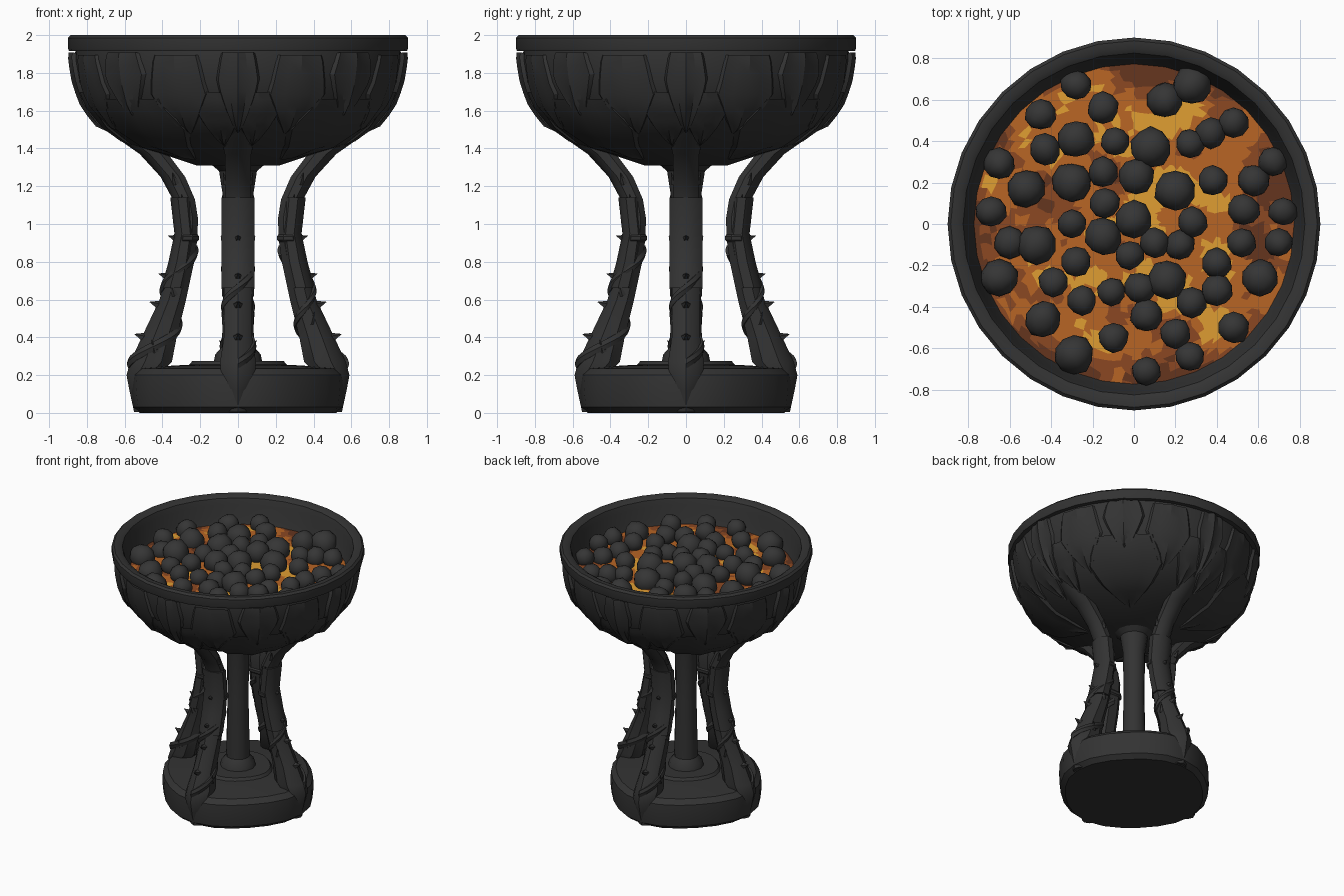
import bpy, bmesh, math, random
from mathutils import Vector, Matrix, noise

if "Cube" in bpy.data.objects:
    bpy.data.objects.remove(bpy.data.objects["Cube"])
random.seed(4)
TAU = 2 * math.pi


def material(name, rgb):
    m = bpy.data.materials.new(name)
    m.diffuse_color = (*rgb, 1)
    m.use_nodes = True
    m.node_tree.nodes["Principled BSDF"].inputs["Base Color"].default_value = m.diffuse_color
    return m


iron = material("dark iron", (0.033, 0.033, 0.033))
coal_mat = material("coal", (0.036, 0.036, 0.036))
ember_mats = [material("dull ember", (0.13, 0.036, 0.013)),
              material("red ember", (0.26, 0.065, 0.016)),
              material("orange ember", (0.48, 0.13, 0.018)),
              material("amber ember", (0.74, 0.34, 0.032))]


def finish(name, bm, mats, angle=35):
    bmesh.ops.recalc_face_normals(bm, faces=bm.faces)
    me = bpy.data.meshes.new(name)
    bm.to_mesh(me)
    bm.free()
    for m in mats:
        me.materials.append(m)
    ob = bpy.data.objects.new(name, me)
    bpy.context.collection.objects.link(ob)
    bpy.ops.object.select_all(action='DESELECT')
    ob.select_set(True)
    bpy.context.view_layer.objects.active = ob
    bpy.ops.object.shade_smooth_by_angle(angle=math.radians(angle))
    return ob


def loft(bm, rings, closed=True, caps=True):
    rows = [[bm.verts.new(p) for p in r] for r in rings]
    n = len(rows[0])
    for a, b in zip(rows, rows[1:]):
        for i in range(n if closed else n - 1):
            j = (i + 1) % n
            bm.faces.new((a[i], a[j], b[j], b[i]))
    if caps:
        bm.faces.new(rows[0])
        bm.faces.new(rows[-1])


def circle(r, z, n):
    return [(r * math.cos(TAU * i / n), r * math.sin(TAU * i / n), z) for i in range(n)]


# bowl shell and rim
PROFILE = [(0, 1.31), (.22, 1.31), (.40, 1.37), (.57, 1.42), (.71, 1.52),
           (.80, 1.63), (.845, 1.75), (.865, 1.87), (.86, 1.93)]
bm = bmesh.new()
loft(bm, [circle(r, z, 48) for r, z in PROFILE[1:]], caps=False)
bm.faces.new([v for v in bm.verts if abs(v.co.z - 1.31) < 1e-4])
finish("bowl", bm, [iron])

bm = bmesh.new()
RIM = [(.85, 1.915), (.895, 1.915), (.90, 1.93), (.90, 1.985), (.885, 2.0), (.85, 2.0),
       (.825, 1.985), (.81, 1.94), (.795, 1.86), (.76, 1.77)]
loft(bm, [circle(r, z, 32) for r, z in RIM], caps=False)
finish("rim", bm, [iron])


def on_profile(s):
    i = min(int(s), len(PROFILE) - 2)
    return Vector(PROFILE[i]).lerp(Vector(PROFILE[i + 1]), s - i)


# carved leaves covering the bowl, pointing down
def leaf(bm, ang, s_top, s_tip, half, height, full=.4):
    rows = []
    for k in range(9):
        t = k / 8
        s = s_top + (s_tip - s_top) * t
        p = on_profile(s)
        d = on_profile(min(s + .3, 8)) - on_profile(max(s - .3, 0))
        nrm = Vector((d.y, -d.x)).normalized()
        w = half * (.75 + .25 * t / full if t < full else max(1 - (t - full) / (1 - full), .02) ** .8)
        row = []
        for u in (-1, -.8, -.4, 0, .4, .8, 1):
            lift = {1: -.02, .8: .6 * height, .4: .45 * height, 0: height}[abs(u)]
            q = p + nrm * (lift if t < 1 else .3 * lift)
            a = ang + u * w / max(p.x, .1)
            row.append((q.x * math.cos(a), q.x * math.sin(a), q.y))
        rows.append(row)
    loft(bm, rows, closed=False, caps=False)


bm = bmesh.new()
for i in range(4):
    a = i * TAU / 4
    leaf(bm, a, 7.6, 3.7, .13, .035)                   # shields above the legs
    leaf(bm, a + TAU / 8, 5.3, 1.6, .33, .025, .35)    # broad lower leaves
    leaf(bm, a + TAU / 8, 7.6, 4.3, .17, .03)
    for sgn in (-1, 1):
        leaf(bm, a + sgn * TAU / 16, 7.4, 3.6, .19, .022, .5)
        leaf(bm, a + sgn * .13, 5.6, 3.0, .15, .018, .3)
finish("bowl_leaves", bm, [iron], 25)

# ember bed, coloured by patches
bm = bmesh.new()
NR, NA = 26, 84
grid = []
for k in range(1, NR + 1):
    ring = []
    for i in range(NA):
        jit = 0 if k == NR else .35
        r = .785 * (k + random.uniform(-jit, jit)) / NR
        a = TAU * (i + random.uniform(-jit, jit)) / NA
        ring.append(bm.verts.new((r * math.cos(a), r * math.sin(a), 1.80 + .015 * (1 - r))))
    grid.append(ring)
bm.faces.new(grid[0])
for a, b in zip(grid, grid[1:]):
    for i in range(NA):
        j = (i + 1) % NA
        bm.faces.new((a[i], a[j], b[j], b[i]))
for f in bm.faces:
    c = f.calc_center_median()
    heat = .5 + .75 * noise.noise(Vector((c.x * 5, c.y * 5, 3.3))) + .25 * noise.noise(c * 16)
    heat += .17 - .55 * (c.xy.length / .785) ** 4
    f.material_index = 0 if heat < .12 else 1 if heat < .33 else 2 if heat < .68 else 3
finish("ember_bed", bm, ember_mats)

# coals
BIG = [(-.28, .41), (.08, .37), (-.3, .2), (.01, .23), (.2, .16), (-.52, .17), (0, .02),
       (-.15, -.06), (-.47, -.1), (.16, -.27), (-.44, -.46), (-.29, -.63), (.61, -.26),
       (.28, .67), (-.65, -.26), (.15, .6)]
SMALL = [(-.28, .67), (-.15, .56), (-.45, .53), (-.43, .36), (-.09, .40), (.27, .39), (.37, .44),
         (.48, .49), (-.15, .25), (.38, .21), (-.65, .29), (-.69, .06), (.58, .21), (.67, .3),
         (.53, .07), (.72, .06), (.7, -.09), (.52, -.09), (.4, -.19), (.28, .01), (-.3, 0),
         (-.6, -.09), (-.28, -.18), (-.02, -.15), (.1, -.09), (.22, -.1), (.03, -.31),
         (-.11, -.33), (-.25, -.37), (-.39, -.28), (-.1, -.55), (.06, -.44), (.28, -.38),
         (.4, -.32), (.2, -.53), (.27, -.64), (.48, -.5), (.06, -.71), (-.14, .1)]
bm = bmesh.new()
for pts, size in ((BIG, .092), (SMALL, .073)):
    for x, y in pts:
        r = size * random.uniform(.94, 1.08)
        z = 1.825 + .025 * (1 - math.hypot(x, y)) + random.uniform(-.01, .015)
        new = bmesh.ops.create_icosphere(bm, subdivisions=2, radius=r)["verts"]
        for v in new:
            v.co *= 1 + .13 * noise.noise(v.co * 14 + Vector((x * 9, y * 9, 0)))
            v.co += Vector((x, y, z))
finish("coals", bm, [coal_mat], 40)

# base with slightly squared outline
bm = bmesh.new()
rings = []
for r, z in ((.505, 0), (.54, .03), (.55, .12), (.545, .2), (.51, .235), (.34, .25), (.25, .255), (.235, .275)):
    rings.append([(r * (1 + .03 * math.cos(4 * a)) * math.cos(a),
                   r * (1 + .03 * math.cos(4 * a)) * math.sin(a), z)
                  for a in (TAU * i / 24 for i in range(24))])
loft(bm, rings)
finish("base", bm, [iron])

# central column
bm = bmesh.new()
loft(bm, [circle(r, z, 12) for r, z in ((.13, .26), (.12, .31), (.085, .35), (.075, .8),
                                         (.08, 1.15), (.1, 1.28), (.16, 1.33))])
finish("center_column", bm, [iron])

# legs: height, inner radius, outer radius, half width
LEG = [(0.005, .43, .55, .055), (.12, .43, .575, .06), (.2, .42, .59, .09), (.27, .35, .57, .095), (.4, .325, .51, .075),
       (.6, .275, .415, .075), (.8, .232, .36, .075), (.92, .215, .33, .075), (1.03, .212, .325, .078),
       (1.13, .228, .345, .07), (1.25, .28, .41, .066), (1.37, .37, .52, .07), (1.44, .45, .62, .085),
       (1.52, .56, .70, .07)]


def section(z, ri, ro, w):
    c, h = (ri + ro) / 2, (ro - ri) / 2
    return [(c + h * x, w * y, z) for x, y in ((1, 0), (.75, .65), (.3, 1), (-.5, .95), (-1, .5),
                                              (-1, -.5), (-.5, -.95), (.3, -1), (.75, -.65))]


def leg_at(z):
    for a, b in zip(LEG, LEG[1:]):
        if a[0] <= z <= b[0]:
            t = (z - a[0]) / (b[0] - a[0])
            return [p + (q - p) * t for p, q in zip(a, b)]


def spike(bm, pos, direction, r, length):
    d = Vector(direction).normalized()
    mat = Matrix.Translation(Vector(pos) + d * length * .4) @ d.to_track_quat('Z', 'Y').to_matrix().to_4x4()
    bmesh.ops.create_cone(bm, cap_ends=True, segments=5, radius1=r, radius2=0, depth=length, matrix=mat)


def build_leg(name, ang):
    bm = bmesh.new()
    loft(bm, [section(*row) for row in LEG])
    # bark sleeve
    loft(bm, [section(z, ri + .01, ro + .008, .088) for z, ri, ro, w in map(leg_at, (.66, .8, .95, 1.14))])
    # collar
    loft(bm, [section(z, ri - g, ro + g, w + .008 + g)
              for (z, ri, ro, w), g in zip(map(leg_at, (.905, .915, .935, .945)), (0, .008, .008, 0))])
    # crossing vine winding round the leg
    rings = []
    for k in range(41):
        t = k / 40
        z, ri, ro, w = leg_at(.26 + .6 * t)
        a = TAU * 1.5 * t
        rad = Vector((math.cos(a), math.sin(a), 0))
        c = Vector(((ri + ro) / 2 + (ro - ri) / 2 * rad.x, w * rad.y, z))
        rings.append([c + rad * .016 * math.cos(b) + Vector((0, 0, .03 * math.sin(b)))
                      for b in (TAU * i / 6 for i in range(6))])
    loft(bm, rings)
    # thorns
    for z, side in ((.40, 0), (.57, 0), (.72, 0), (.92, 0), (.33, 1), (.48, -1), (.63, 1),
                    (.85, -1), (1.1, 1), (1.1, -1), (1.22, 1), (1.22, -1)):
        _, ri, ro, w = leg_at(z)
        if side:
            spike(bm, ((ri + ro) / 2, side * w * .9, z), (.3, side * .35, 1), .02, .07)
        else:
            spike(bm, (ro - .01, 0, z), (1, 0, .35), .028, .06)
    bmesh.ops.rotate(bm, verts=bm.verts, cent=(0, 0, 0), matrix=Matrix.Rotation(ang, 3, 'Z'))
    finish(name, bm, [iron])


for i, side in enumerate(("right", "back", "left", "front")):
    build_leg(side + "_leg", i * TAU / 4)
